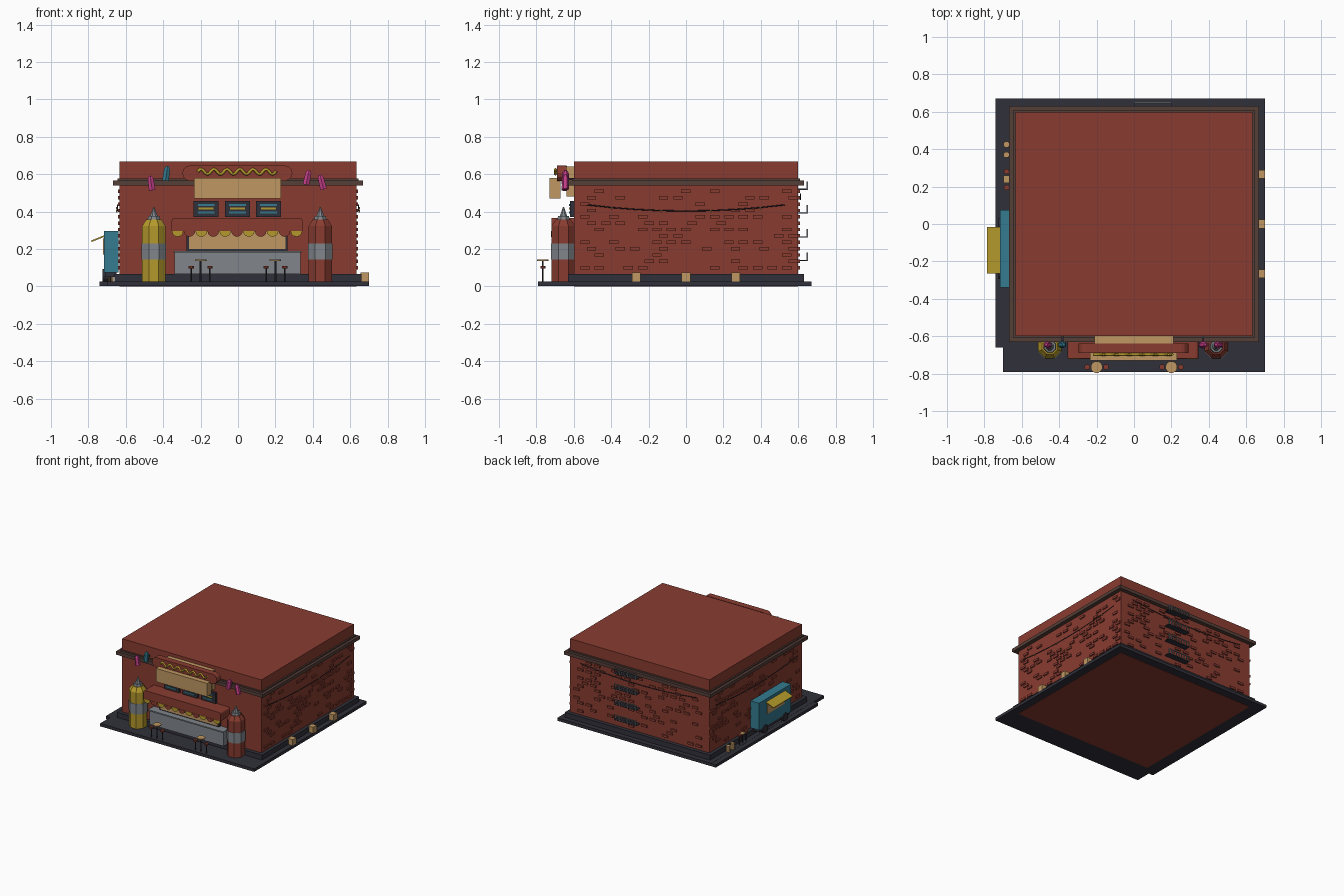
import bpy, bmesh, math, random
from mathutils import Matrix, Vector

random.seed(4)
if "Cube" in bpy.data.objects:
    bpy.data.objects.remove(bpy.data.objects["Cube"])


def material(name, *rgb):
    mat = bpy.data.materials.new(name)
    mat.use_nodes = True
    mat.diffuse_color = (*rgb, 1)
    mat.node_tree.nodes["Principled BSDF"].inputs["Base Color"].default_value = (*rgb, 1)
    return mat


RED = material("brick red", .25, .045, .03)
DARK = material("dark asphalt", .03, .03, .042)
BROWN = material("cornice brown", .09, .05, .04)
TAN = material("bun tan", .52, .31, .12)
YELLOW = material("mustard yellow", .46, .32, .025)
TEAL = material("truck teal", .035, .2, .28)
GREY = material("metal grey", .22, .24, .26)
PINK = material("balloon pink", .55, .05, .25)


def finish(name, mat, bm):
    bmesh.ops.recalc_face_normals(bm, faces=bm.faces[:])
    mesh = bpy.data.meshes.new(name)
    bm.to_mesh(mesh)
    bm.free()
    mesh.materials.append(mat)
    obj = bpy.data.objects.new(name, mesh)
    bpy.context.collection.objects.link(obj)
    return obj


def add_box(bm, x, y, z):
    """Add a box from (low, high) ranges."""
    spans = (x, y, z)
    centre = Vector([(a + b) / 2 for a, b in spans])
    scale = Matrix.Diagonal([b - a for a, b in spans] + [1])
    bmesh.ops.create_cube(bm, size=1, matrix=Matrix.Translation(centre) @ scale)


def box(name, mat, x, y, z):
    bm = bmesh.new()
    add_box(bm, x, y, z)
    return finish(name, mat, bm)


def around(centre, half):
    return (centre - half, centre + half)


def cone(name, mat, x, y, z, low, high, sides=8, top=None, turn=None):
    """Upright cylinder or cone between two heights, optionally turned about its centre."""
    bm = bmesh.new()
    spin = turn or Matrix.Rotation(math.pi / sides, 4, "Z")
    bmesh.ops.create_cone(bm, cap_ends=True, segments=sides, radius1=low, radius2=high,
                          depth=z[1] - z[0],
                          matrix=Matrix.Translation((x, y, sum(z) / 2)) @ spin)
    return finish(name, mat, bm)


def prism(name, mat, outline, y):
    """Extrude an outline of (x, z) points along y."""
    bm = bmesh.new()
    face = bm.faces.new([bm.verts.new((u, y[0], v)) for u, v in outline])
    moved = bmesh.ops.extrude_face_region(bm, geom=[face])["geom"]
    verts = [g for g in moved if isinstance(g, bmesh.types.BMVert)]
    bmesh.ops.translate(bm, verts=verts, vec=(0, y[1] - y[0], 0))
    return finish(name, mat, bm)


def arc(cx, cz, radius, start, end, steps=6):
    angles = [math.radians(start + (end - start) * i / steps) for i in range(steps + 1)]
    return [(cx + radius * math.cos(a), cz + radius * math.sin(a)) for a in angles]


def wire(name, mat, points, radius):
    curve = bpy.data.curves.new(name, "CURVE")
    curve.dimensions = "3D"
    curve.bevel_depth = radius
    curve.bevel_resolution = 0
    line = curve.splines.new("POLY")
    line.points.add(len(points) - 1)
    for p, co in zip(line.points, points):
        p.co = (*co, 1)
    curve.materials.append(mat)
    obj = bpy.data.objects.new(name, curve)
    bpy.context.collection.objects.link(obj)


# Ground and building shell
box("pavement", DARK, (-.7, .7), (-.79, .67), (.002, .026))
box("side_pavement", DARK, (-.74, -.69), (-.66, .67), (.002, .025))
box("plinth", DARK, (-.66, .66), (-.63, .63), (.026, .067))
box("building", RED, (-.633, .633), (-.6, .6), (0, .667))
box("cornice", BROWN, (-.667, .667), (-.632, .632), (.54, .567))
box("cornice_lip", BROWN, (-.645, .645), (-.61, .61), (.567, .577))

# Raised bricks on the sides and back
for side in ("left", "right", "back"):
    bm = bmesh.new()
    for row in range(13):
        z = around(.1 + row * .034, .009)
        for column in range(15):
            if random.random() < .38:
                across = around(-.54 + column * .077 + (row % 2) * .035, .025)
                if side == "back":
                    add_box(bm, across, (.595, .609), z)
                else:
                    add_box(bm, around(.635 if side == "left" else -.635, .007), across, z)
    finish(side + "_bricks", RED, bm)

# Hanging light strings
swag = [(-.53 + i * .1325, .403 + .033 * ((i - 4) / 4) ** 2) for i in range(9)]
wire("left_light_string", DARK, [(.645, a, z) for a, z in swag], .003)
wire("right_light_string", DARK, [(-.645, a, z) for a, z in swag], .003)
wire("back_light_string", DARK, [(a, .612, z + .06) for a, z in swag], .003)
for sign in (-1, 1):
    for a, z in swag[1::2]:
        cone("string_bulb", TAN, sign * .647, a, (z - .01, z + .004), .004, .004, 6)

# Back balconies with railings
for level in range(4):
    z = .135 + level * .127
    box("balcony_floor", DARK, (0, .2), (.6, .65), (z, z + .006))
    bm = bmesh.new()
    add_box(bm, (0, .2), (.645, .651), (z + .039, z + .045))
    for i in range(9):
        add_box(bm, around(.003 + i * .0243, .003), (.645, .651), (z, z + .042))
    finish("balcony_railing", GREY, bm)

# Serving counter, hatch and awning
box("counter", GREY, (-.34, .335), (-.665, -.6), (.067, .185))
box("counter_top", GREY, (-.345, .34), (-.675, -.6), (.18, .19))
box("hatch_frame", DARK, (-.275, .265), (-.625, -.6), (.19, .3))
box("hatch", TAN, (-.263, .255), (-.632, -.6), (.2, .3))
prism("awning", RED, arc(.33, .35, .015, 0, 90, 3) + arc(-.34, .35, .015, 90, 180, 3)
      + [(-.355, .295), (.345, .295)], (-.72, -.6))
for i in range(11):
    prism("awning_scallop", RED if i % 2 else YELLOW,
          arc(-.323 + i * .0635, .296, .031, 180, 360), (-.722, -.713))

# Menu boards with chalk lines
for x in (-.17, -.003, .163):
    box("menu_board", DARK, around(x, .067), (-.62, -.6), (.37, .457))
    for z, mat, half in ((.436, TEAL, .045), (.416, YELLOW, .04), (.395, TEAL, .045)):
        box("menu_line", mat, around(x, half), (-.625, -.619), around(z, .005))

# Roof-edge sausage sign
prism("sausage", RED, arc(.25, .605, .041, -90, 90) + arc(-.257, .605, .041, 90, 270),
      (-.69, -.64))
box("front_bun", TAN, (-.235, .23), (-.73, -.67), (.47, .58))
box("back_bun", TAN, (-.21, .21), (-.64, -.6), (.48, .64))
wire("mustard_squiggle", YELLOW,
     [(-.215 + i * .0105, -.698, .613 + .014 * math.sin(i * .95)) for i in range(41)], .008)

# Giant sauce bottles
for x, mat, name in ((-.45, YELLOW, "mustard"), (.44, RED, "ketchup")):
    for part, colour, z, low, high in (
            ("body", mat, (.026, .322), .068, .068),
            ("label", GREY, (.145, .23), .071, .071),
            ("shoulder", mat, (.322, .357), .068, .044),
            ("collar", GREY, (.357, .375), .036, .032),
            ("nozzle", GREY, (.375, .424), .022, .003)):
        cone(name + "_" + part, colour, x, -.655, z, low, high)

# Tilted wall lamps beside the sign
for x, z, mat, tilt in ((-.463, .545, PINK, -8), (-.383, .597, TEAL, 8),
                        (.37, .575, PINK, 12), (.45, .55, PINK, -14)):
    turn = Matrix.Rotation(math.radians(tilt), 4, "Y")
    cone("wall_lamp", mat, x, -.645, around(z, .032), .02, .018, 6, turn=turn)
    cone("wall_lamp_cap", mat, x + .04 * math.sin(math.radians(tilt)), -.645,
         around(z + .038, .008), .018, .008, 6, turn=turn)
    box("lamp_bracket", DARK, around(x, .005), (-.645, -.6), around(z, .005))


def stool(x, y):
    cone("stool_leg", DARK, x, y, (.026, .095), .004, .004, 6)
    cone("stool_seat", RED, x, y, (.095, .109), .015, .015)


# Front tables and stools
for x in (-.2, .2):
    cone("table_leg", DARK, x, -.765, (.026, .136), .005, .005, 6)
    cone("table_top", TAN, x, -.765, (.136, .143), .032, .032, 12)
    for offset in (-.05, .05):
        stool(x + offset, -.765)

# Crates along the left side
for y in (-.266, 0, .266):
    box("crate", TAN, (.655, .7), around(y, .024), (.026, .075))

# Food truck along the right side
box("truck_body", TEAL, (-.717, -.64), (-.34, .075), (.075, .297))
box("truck_chassis", DARK, (-.712, -.65), (-.325, .06), (.05, .075))
box("truck_hatch", TAN, (-.721, -.715), (-.25, -.03), (.17, .255))
awning = box("truck_awning", YELLOW, around(0, .037), (-.265, -.015), around(0, .004))
awning.location = (-.75, 0, .255)
awning.rotation_euler.y = math.radians(-22)
axle = Matrix.Rotation(math.pi / 2, 4, "Y")
for y in (-.26, 0):
    cone("truck_wheel", DARK, -.708, y, around(.059, .016), .033, .033, 12, turn=axle)

# Side seating
cone("side_table_leg", DARK, -.682, .24, (.025, .1), .004, .004, 6)
box("side_table_top", TAN, around(-.682, .017), around(.24, .02), (.1, .107))
for y in (.195, .28):
    stool(-.682, y)
for y in (.37, .425):
    cone("side_barrel", TAN, -.682, y, (.025, .075), .017, .017)
